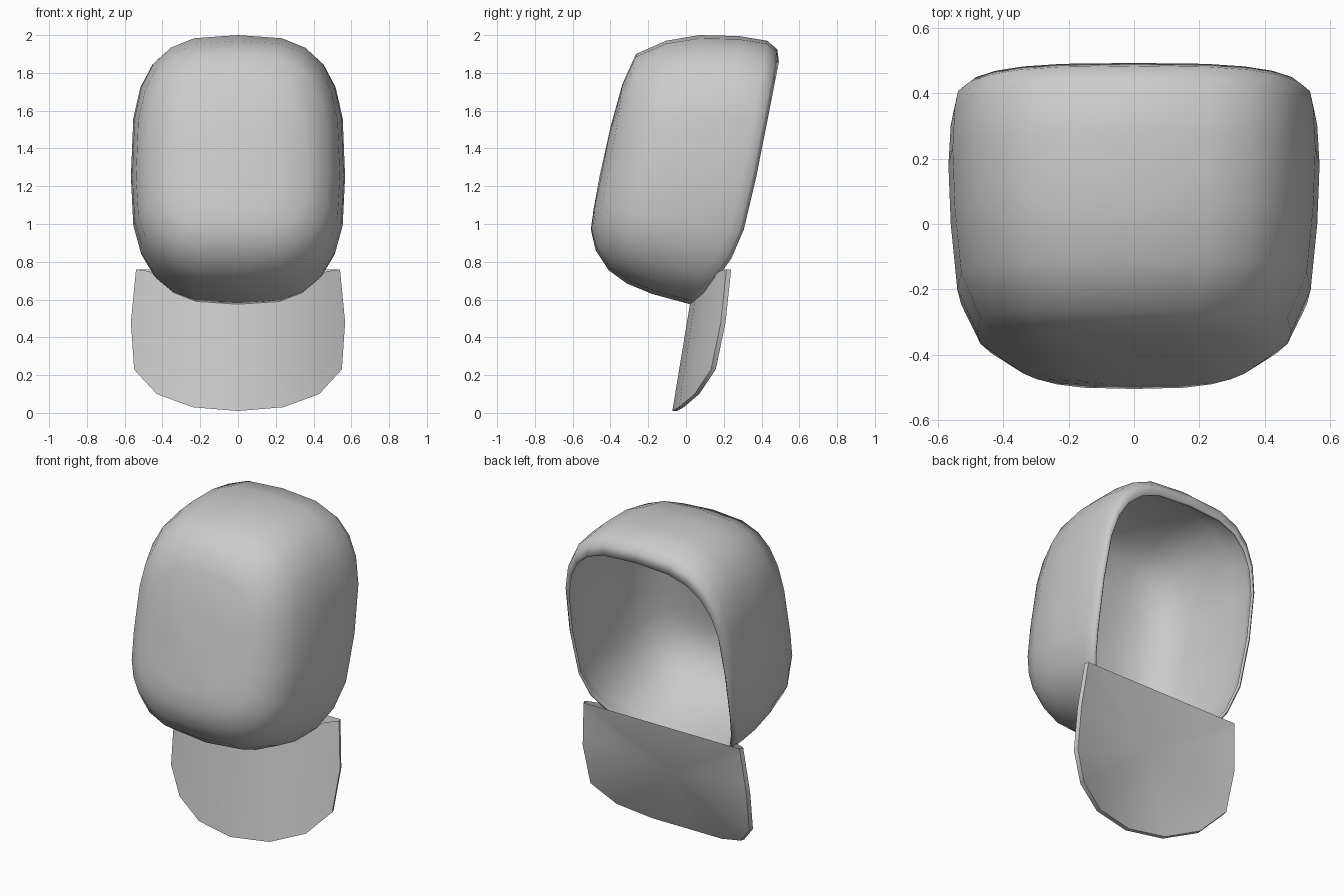
import bpy, bmesh, math

if "Cube" in bpy.data.objects:
    bpy.data.objects.remove(bpy.data.objects["Cube"])

def make_object(name, bm, angle):
    bmesh.ops.remove_doubles(bm, verts=bm.verts, dist=0.0005)
    bmesh.ops.recalc_face_normals(bm, faces=bm.faces)
    me = bpy.data.meshes.new(name)
    bm.to_mesh(me)
    bm.free()
    ob = bpy.data.objects.new(name, me)
    bpy.context.collection.objects.link(ob)
    bpy.ops.object.select_all(action='DESELECT')
    ob.select_set(True)
    bpy.context.view_layer.objects.active = ob
    bpy.ops.object.shade_smooth_by_angle(angle=math.radians(angle))
    return ob

def spow(v, p):
    return math.copysign(abs(v) ** p, v)

# Crown: rings from the dome out to the rim, leaning back with height.
# Each ring: side (half width, depth), top (z, depth), bottom (z, depth)
SEG, MID = 24, 1.25
rings = [
    ((.20, -.450), (1.52, -.452), (1.08, -.455)),
    ((.37, -.415), (1.74, -.435), (.97, -.448)),
    ((.48, -.33), (1.90, -.395), (.86, -.40)),
    ((.54, -.20), (1.97, -.25), (.755, -.31)),
    ((.56, 0.0), (2.0, -.08), (.685, -.20)),
    ((.567, .18), (1.995, .13), (.63, -.056)),
    ((.56, .30), (1.97, .286), (.60, .06)),
    ((.55, .35), (1.925, .348), (.585, .12)),
    ((.53, .372), (1.86, .37), (.575, .155)),
]

def lean(x, depth, z):
    return (x, depth + 0.2 * (z - MID), z)

bm = bmesh.new()
loops = []
for (w, sy), (zt, ty), (zb, by) in rings:
    loop = []
    for i in range(SEG):
        a = math.tau * i / SEG
        c, s = spow(math.cos(a), .65), spow(math.sin(a), .65)
        z_end, y_end, p = (zt, ty, 2) if c > 0 else (zb, by, 3.5)
        v = abs(c)
        loop.append(bm.verts.new(lean(w * s, sy + (y_end - sy) * v ** p,
                                      MID + (z_end - MID) * v)))
    loops.append(loop)
pole = bm.verts.new(lean(0, -.458, MID))
for i in range(SEG):
    j = (i + 1) % SEG
    bm.faces.new((pole, loops[0][i], loops[0][j]))
    for a, b in zip(loops, loops[1:]):
        bm.faces.new((a[i], b[i], b[j], a[j]))
crown = make_object("cap_crown", bm, 60)
shell = crown.modifiers.new("shell", 'SOLIDIFY')
shell.thickness = 0.015
shell.offset = -1

# Visor: curved front sheet, thin edge and a fan-shaped underside
bottom = [(0, .01), (.24, .03), (.43, .10), (.55, .23), (.567, .48)]
top = [(0, .61), (.2, .63), (.36, .68), (.47, .75), (.54, .76)]
ROWS = 5

def mirrored(pts):
    return [(-x, z) for x, z in pts[:0:-1]] + pts

def front_y(x, z):
    return .02 - .165 * (.57 - z) + .175 * (x / .56) ** 2

bm = bmesh.new()
cols = []
for (bx, bz), (tx, tz) in zip(mirrored(bottom), mirrored(top)):
    col = []
    for r in range(ROWS + 1):
        t = r / ROWS
        x, z = bx + (tx - bx) * t, bz + (tz - bz) * t
        col.append(bm.verts.new((x, front_y(x, z), z)))
    cols.append(col)
for a, b in zip(cols, cols[1:]):
    for r in range(ROWS):
        bm.faces.new((a[r], b[r], b[r + 1], a[r + 1]))
outline = cols[0][:0:-1] + [c[0] for c in cols] + cols[-1][1:]
back = [bm.verts.new((v.co.x * .985, v.co.y + .025, v.co.z)) for v in outline]
centre = bm.verts.new((0, .13, .43))
for k in range(len(outline) - 1):
    bm.faces.new((outline[k], outline[k + 1], back[k + 1], back[k]))
    bm.faces.new((back[k], back[k + 1], centre))
bm.faces.new((back[-1], back[0], centre))
make_object("cap_visor", bm, 50)
